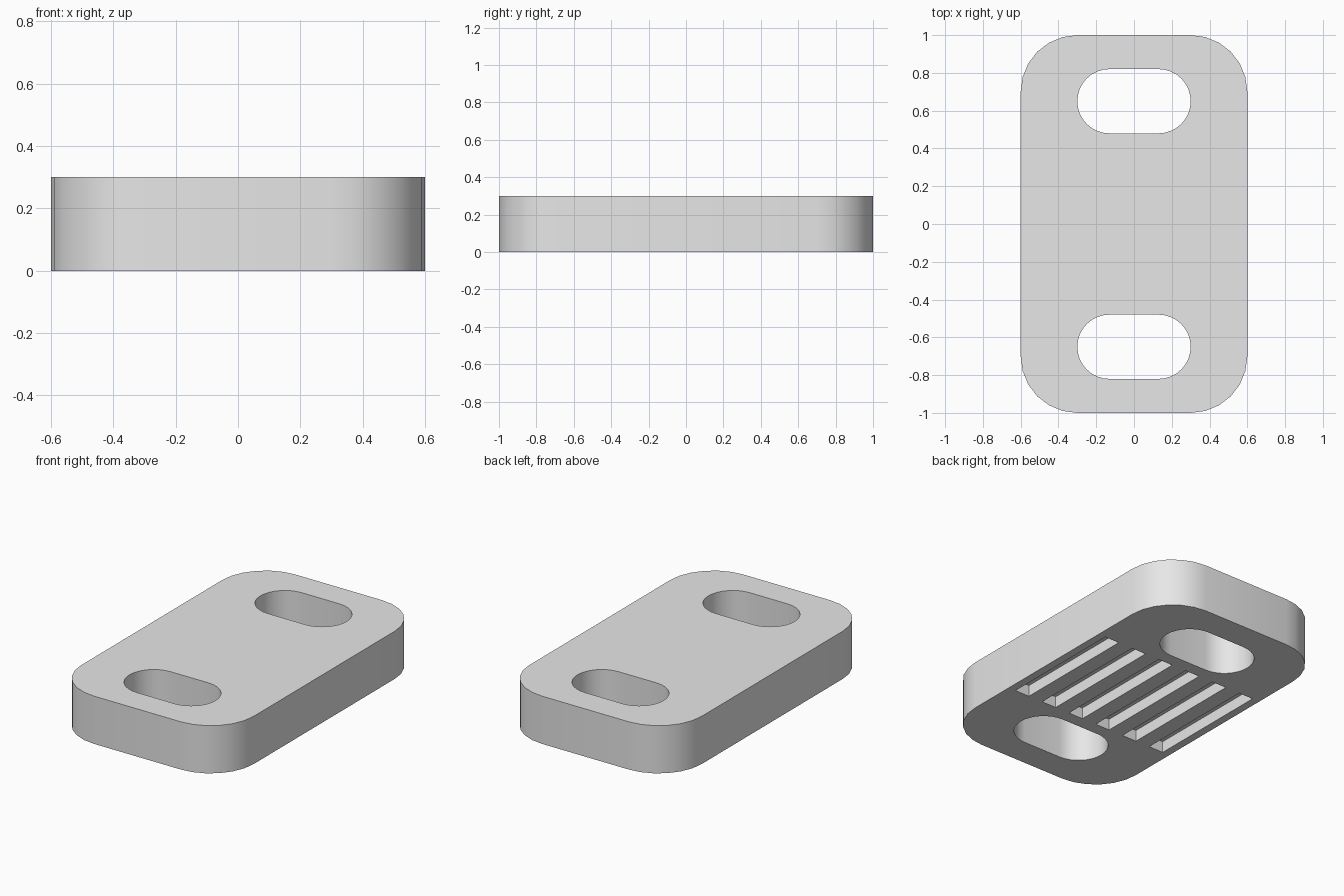
import bpy
import bmesh
from math import pi, cos, sin, radians

old = bpy.data.objects.get("Cube")
if old:
    bpy.data.objects.remove(old, do_unlink=True)

HEIGHT = 0.3
GROOVE_DEPTH = 0.07

grey = bpy.data.materials.new("light grey")
grey.use_nodes = True
grey.diffuse_color = (0.8, 0.8, 0.8, 1)
grey.node_tree.nodes["Principled BSDF"].inputs["Base Color"].default_value = (0.8, 0.8, 0.8, 1)


def rounded_outline(half_x, half_y, radius, steps):
    """Corner points of a rounded rectangle, counter-clockwise."""
    points = []
    for quarter, (sx, sy) in enumerate([(1, 1), (-1, 1), (-1, -1), (1, -1)]):
        for i in range(steps + 1):
            a = (quarter + i / steps) * pi / 2
            points.append((sx * (half_x - radius) + radius * cos(a),
                           sy * (half_y - radius) + radius * sin(a)))
    return points


def prism(name, outline, bottom, top, centre=(0, 0)):
    """Extrude a flat outline upward into a solid."""
    bm = bmesh.new()
    verts = [bm.verts.new((x + centre[0], y + centre[1], bottom)) for x, y in outline]
    bmesh.ops.remove_doubles(bm, verts=verts, dist=0.0001)
    face = bm.faces.new(bm.verts)
    new = bmesh.ops.extrude_face_region(bm, geom=[face])["geom"]
    moved = [v for v in new if isinstance(v, bmesh.types.BMVert)]
    bmesh.ops.translate(bm, verts=moved, vec=(0, 0, top - bottom))
    bmesh.ops.recalc_face_normals(bm, faces=bm.faces)
    mesh = bpy.data.meshes.new(name)
    bm.to_mesh(mesh)
    bm.free()
    mesh.materials.append(grey)
    obj = bpy.data.objects.new(name, mesh)
    bpy.context.collection.objects.link(obj)
    return obj


# Plate with large rounded corners
plate = prism("plate", rounded_outline(0.6, 1.0, 0.3, 6), 0, HEIGHT)

# Cutters: two through slots and six grooves in the underside
cutters = []
slot = rounded_outline(0.3, 0.17, 0.17, 8)
for side, y in (("front", -0.65), ("back", 0.65)):
    cutters.append(prism(side + "_slot_cutter", slot, -0.1, HEIGHT + 0.1, (0, y)))
groove = [(0.05, 0.4), (-0.05, 0.4), (-0.05, -0.4), (0.05, -0.4)]
for i in range(6):
    cutters.append(prism(f"groove_cutter_{i + 1}", groove, -0.1, GROOVE_DEPTH, (-0.5 + 0.2 * i, 0)))

# Cut them out, then remove the cutters
bpy.context.view_layer.objects.active = plate
for cutter in cutters:
    cut = plate.modifiers.new(cutter.name, 'BOOLEAN')
    cut.operation = 'DIFFERENCE'
    cut.solver = 'EXACT'
    cut.object = cutter
    bpy.ops.object.modifier_apply(modifier=cut.name)
    bpy.data.objects.remove(cutter, do_unlink=True)

# Smooth curved walls, crisp rims
bpy.ops.object.select_all(action='DESELECT')
plate.select_set(True)
bpy.ops.object.shade_smooth_by_angle(angle=radians(30))
